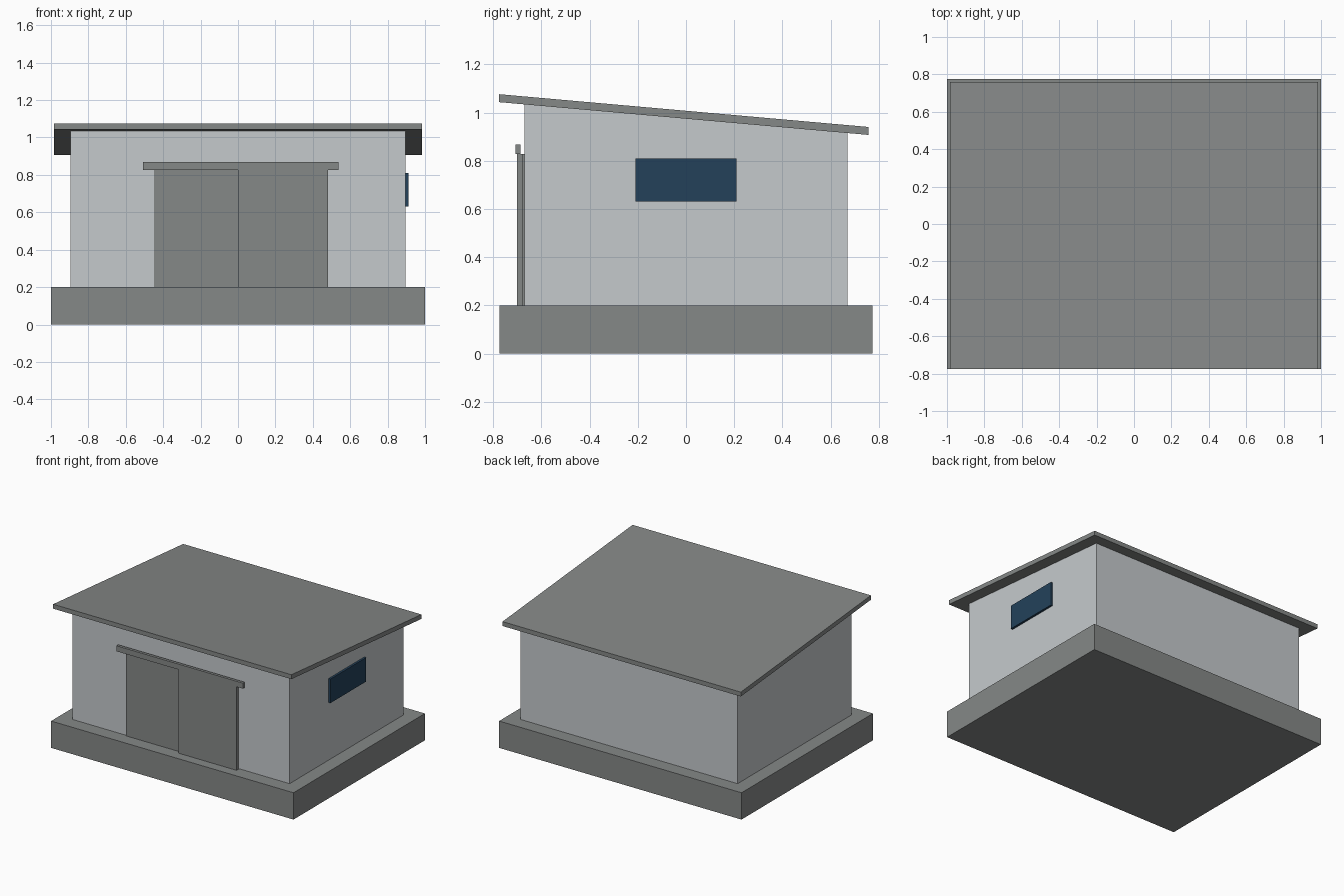
import bpy
import bmesh

default = bpy.data.objects.get("Cube")
if default:
    bpy.data.objects.remove(default, do_unlink=True)


def material(name, rgb):
    mat = bpy.data.materials.new(name)
    mat.use_nodes = True
    colour = (*rgb, 1)
    mat.diffuse_color = colour
    mat.node_tree.nodes["Principled BSDF"].inputs["Base Color"].default_value = colour
    return mat


def extruded(name, profile, x0, x1, mat):
    """Extrude a side profile of (y, z) points from x0 to x1."""
    bm = bmesh.new()
    face = bm.faces.new([bm.verts.new((x0, y, z)) for y, z in profile])
    result = bmesh.ops.extrude_face_region(bm, geom=[face])
    moved = [v for v in result["geom"] if isinstance(v, bmesh.types.BMVert)]
    bmesh.ops.translate(bm, verts=moved, vec=(x1 - x0, 0, 0))
    bmesh.ops.recalc_face_normals(bm, faces=bm.faces)
    mesh = bpy.data.meshes.new(name)
    bm.to_mesh(mesh)
    bm.free()
    mesh.materials.append(mat)
    obj = bpy.data.objects.new(name, mesh)
    bpy.context.collection.objects.link(obj)
    return obj


def box(name, x, y, z, mat):
    profile = [(y[0], z[0]), (y[1], z[0]), (y[1], z[1]), (y[0], z[1])]
    return extruded(name, profile, x[0], x[1], mat)


grey = material("concrete grey", (0.235, 0.247, 0.243))
pale = material("pale wall grey", (0.56, 0.59, 0.605))
blue = material("dark blue glass", (0.017, 0.053, 0.102))

# Roof slab slopes down to the back
FRONT, BACK = -0.775, 0.758
FRONT_Z, BACK_Z, THICK = 1.043, 0.907, 0.033


def underside(y):
    return FRONT_Z + (BACK_Z - FRONT_Z) * (y - FRONT) / (BACK - FRONT)


extruded("roof", [(FRONT, FRONT_Z), (BACK, BACK_Z),
                  (BACK, BACK_Z + THICK), (FRONT, FRONT_Z + THICK)],
         -0.983, 0.983, grey)

# Foundation and walls
BASE, WALL = 0.2, 0.67
box("foundation", (-1, 1), (-0.774, 0.774), (0, BASE), grey)
extruded("walls", [(-WALL, BASE), (WALL, BASE),
                   (WALL, underside(WALL)), (-WALL, underside(-WALL))],
         -0.895, 0.895, pale)

# Overlapping sliding doors hung from a rail
box("right_door", (-0.45, 0.03), (-0.678, -WALL), (BASE, 0.827), grey)
box("left_door", (0, 0.48), (-0.701, -0.679), (BASE, 0.827), grey)
box("door_rail", (-0.508, 0.536), (-0.708, -0.687), (0.827, 0.868), grey)

# Window on the left wall
box("window", (0.89, 0.911), (-0.21, 0.21), (0.63, 0.809), blue)
